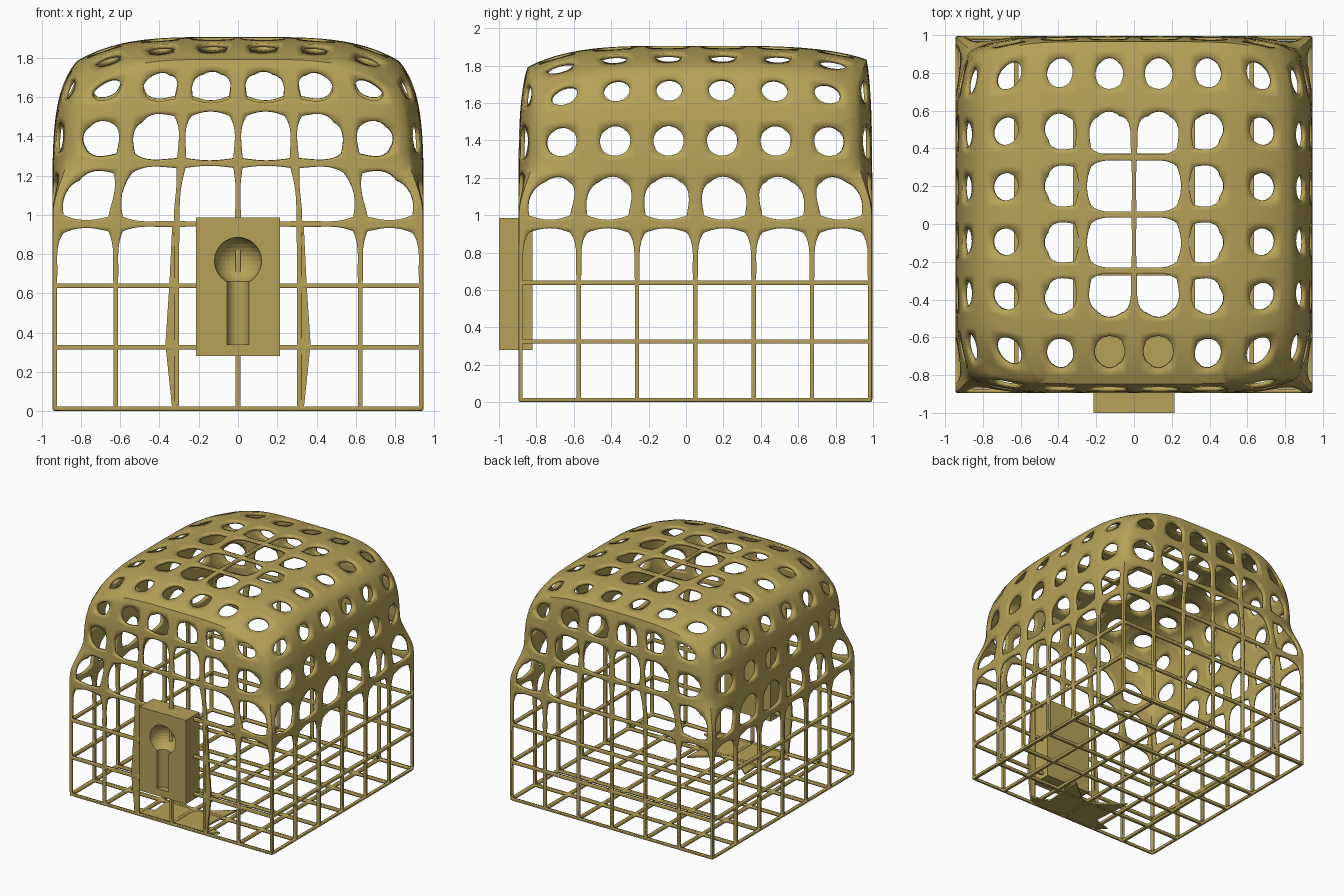
import bpy, bmesh, math
from mathutils import Vector

if "Cube" in bpy.data.objects:
    bpy.data.objects.remove(bpy.data.objects["Cube"])

gold = bpy.data.materials.new("old_gold")
gold.diffuse_color = (0.47, 0.36, 0.10, 1)
gold.use_nodes = True
gold.node_tree.nodes["Principled BSDF"].inputs["Base Color"].default_value = gold.diffuse_color
N = 6            # cells per side of the cage
SEG = 8          # points per cell side


def make(name, bm):
    me = bpy.data.meshes.new(name)
    bm.to_mesh(me)
    bm.free()
    ob = bpy.data.objects.new(name, me)
    bpy.context.collection.objects.link(ob)
    me.materials.append(gold)
    return ob


def smooth(ob, angle=40):
    bpy.ops.object.select_all(action='DESELECT')
    ob.select_set(True)
    bpy.context.view_layer.objects.active = ob
    bpy.ops.object.shade_smooth_by_angle(angle=math.radians(angle))


# Cube coordinates (-1..1) to the cage shape: boxy below, domed with pinched corners above
def shape(a, b, c):
    up = max(c, 0.0)
    t = min(max((c - 0.05) / 0.35, 0), 1)
    t = t * t * (3 - 2 * t)
    s = up ** 4
    x = 0.935 * a * (1 - 0.13 * s) * (1 - 0.08 * t * b ** 6)
    y = 0.935 * b * (1 - (0.05 if b < 0 else 0.03) * s) * (1 - 0.08 * t * a ** 6)
    drop = 0.12 * a ** 4 + (0.11 if b < 0 else 0.07) * b ** 4
    z = 0.953 + 0.942 * c - drop * up ** 3
    return Vector((x, y + 0.05, z))


# How webbed the cage is at a lattice point: 0 thin bars, 1 skin with small holes
def web(i, j, k):
    if k <= 2:
        return 0.0
    di, dj = abs(i - 3), abs(j - 3)
    if k == N and di < 3 and dj < 3:
        if dj <= 1:
            return (0.08, 0.5, 1.0)[di]
        return (0.75, 0.85, 1.0)[di] if j < 3 else (0.85, 0.9, 1.0)[di]
    if k == N:
        return 1.0
    if j in (0, N) and di <= 1:
        return {3: 0.05, 4: 0.2, 5: 0.5}[k]
    if j in (0, N) and di == 2:
        return {3: 0.35, 4: 0.5, 5: 0.85}[k]
    return {3: 0.45, 4: 0.85, 5: 1.0}[k]


# One cell: a ring between the cell border and its rounded opening
def cell(bm, point, weight):
    border = []
    for n in range(SEG):
        f = -1 + 2 * n / SEG
        border += [(0, f, -1), (1, 1, f), (2, -f, 1), (3, -1, -f)]
    border.sort(key=lambda p: p[0])
    rings = [[], [], []]
    for _, u, v in border:
        p, q = (u + 1) / 2, (v + 1) / 2
        w = (weight(0, 0) * (1 - p) * (1 - q) + weight(1, 0) * p * (1 - q)
             + weight(0, 1) * (1 - p) * q + weight(1, 1) * p * q)
        m = min(abs(u), abs(v))
        r = (0.925 - 0.43 * w ** 2.3) * (1 + m * m) ** (-0.5 * min(1, 1.25 * w))
        for ring, s in zip(rings, (1, (1 + r) / 2, r)):
            ring.append(bm.verts.new(point((u * s + 1) / 2, (v * s + 1) / 2)))
    for r0, r1 in zip(rings, rings[1:]):
        for n in range(len(r0)):
            o = (n + 1) % len(r0)
            bm.faces.new((r0[n], r0[o], r1[o], r1[n]))


# Cage: six sides of 6 x 6 cells
bm = bmesh.new()
for axis in range(3):
    for side in (0, N):
        for i in range(N):
            for j in range(N):
                def lattice(p, q):
                    c = [i + p, j + q]
                    c.insert(axis, side)
                    return c

                def point(p, q):
                    return shape(*[n / 3 - 1 for n in lattice(p, q)])

                cell(bm, point, lambda p, q: web(*lattice(p, q)))
bmesh.ops.remove_doubles(bm, verts=bm.verts, dist=0.0005)
bmesh.ops.recalc_face_normals(bm, faces=bm.faces)
cage = make("cage", bm)
sol = cage.modifiers.new("thickness", 'SOLIDIFY')
sol.thickness = 0.022
sol.offset = 0
smooth(cage)


# Flat plate from an outline
def plate(name, pts, direction):
    bm = bmesh.new()
    f = bm.faces.new([bm.verts.new(p) for p in pts])
    ext = bmesh.ops.extrude_face_region(bm, geom=[f])
    bmesh.ops.translate(bm, vec=direction,
                        verts=[v for v in ext["geom"] if isinstance(v, bmesh.types.BMVert)])
    bmesh.ops.recalc_face_normals(bm, faces=bm.faces)
    return make(name, bm)


# Pointed web on the floor and slim gussets beside the lock
half = [(0.31, -0.885), (0.40, -0.81), (0.24, -0.76), (0.27, -0.40)]
fan = half + [(0, -0.62)] + [(-x, y) for x, y in reversed(half)]
plate("floor_web", [(x, y, 0.004) for x, y in fan], (0, 0, 0.014))
for s, n in ((1, "right"), (-1, "left")):
    plate(n + "_gusset", [(s * x, -0.893, z) for x, z in
          ((0.31, 0.01), (0.335, 0.01), (0.37, 0.34), (0.35, 0.64), (0.335, 0.95), (0.31, 0.95))],
          (0, 0.016, 0))

# Lock block
bm = bmesh.new()
bmesh.ops.create_cube(bm, size=1)
bmesh.ops.scale(bm, vec=(0.43, 0.18, 0.705), verts=bm.verts)
bmesh.ops.translate(bm, vec=(0, -0.91, 0.6325), verts=bm.verts)
lock = make("lock_block", bm)

# Keyhole: round socket plus vertical slot cut from the block
bm = bmesh.new()
bmesh.ops.create_uvsphere(bm, u_segments=32, v_segments=16, radius=0.12)
bmesh.ops.translate(bm, vec=(0, -1, 0.765), verts=bm.verts)
socket = make("socket_cutter", bm)
bm = bmesh.new()
bmesh.ops.create_cone(bm, cap_ends=True, segments=32, radius1=0.055, radius2=0.055, depth=0.38)
bmesh.ops.translate(bm, vec=(0, -1, 0.53), verts=bm.verts)
slot = make("slot_cutter", bm)
for cutter in (socket, slot):
    mod = lock.modifiers.new(cutter.name, 'BOOLEAN')
    mod.operation = 'DIFFERENCE'
    mod.solver = 'EXACT'
    mod.object = cutter
    cutter.hide_render = True
    cutter.hide_set(True)
smooth(lock, 30)
